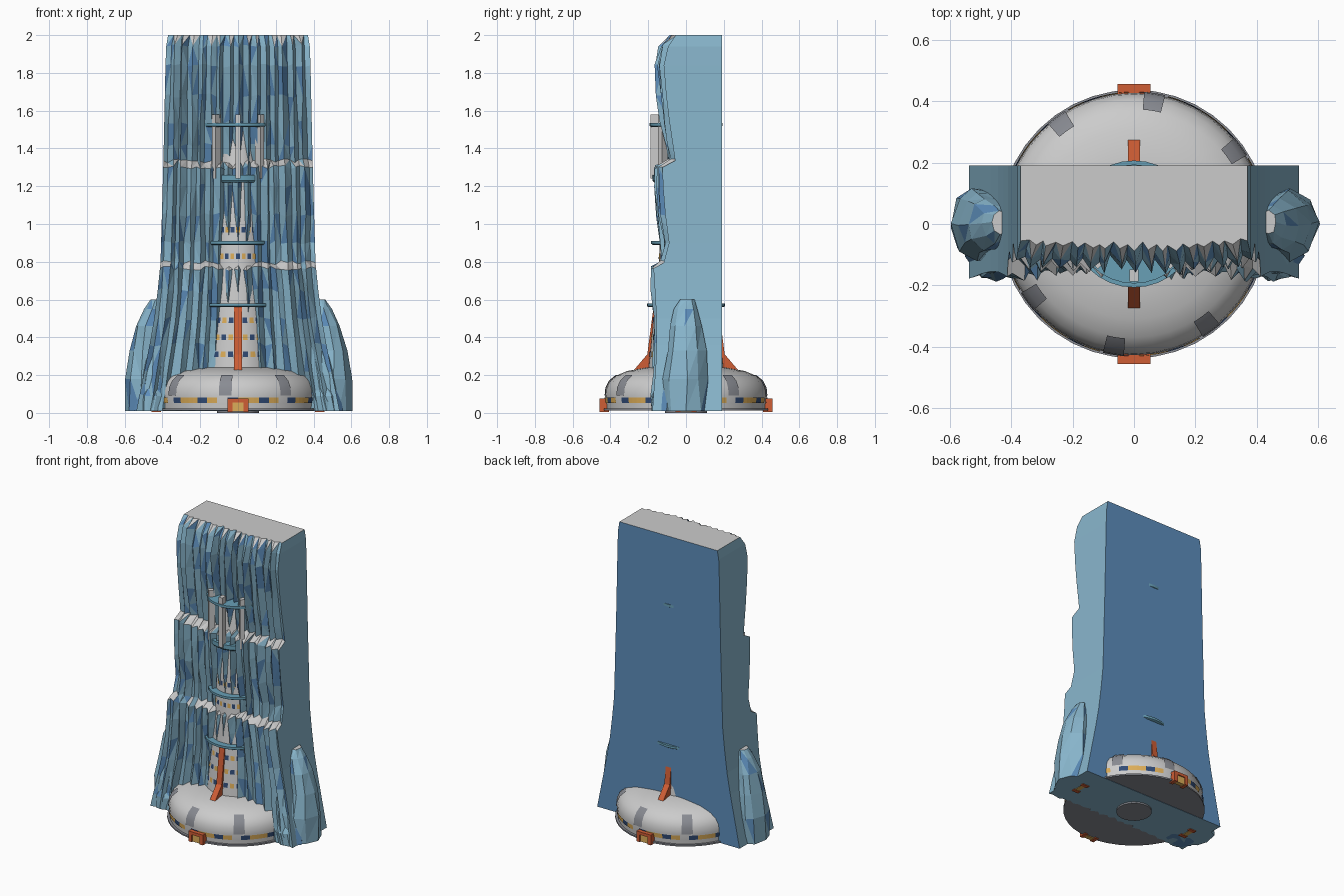
import bpy, bmesh, math, random
from mathutils import Vector, Matrix

if "Cube" in bpy.data.objects:
    bpy.data.objects.remove(bpy.data.objects["Cube"])

random.seed(7)


def mat(name, c):
    m = bpy.data.materials.new(name)
    m.diffuse_color = (*c, 1)
    m.use_nodes = True
    m.node_tree.nodes["Principled BSDF"].inputs["Base Color"].default_value = m.diffuse_color
    return m


ICE = mat("ice", (0.25, 0.47, 0.61))
DEEP = mat("deep_ice", (0.11, 0.27, 0.50))
SNOW = mat("snow", (0.75, 0.76, 0.78))
PANEL = mat("panel_grey", (0.25, 0.26, 0.29))
GOLD = mat("gold", (0.72, 0.42, 0.10))
NAVY = mat("navy", (0.03, 0.07, 0.18))
RED = mat("red", (0.62, 0.11, 0.035))
TEAL = mat("ring_blue", (0.14, 0.35, 0.47))


def finish(name, bm, mats=(), smooth=False, normals=True):
    if normals:
        bmesh.ops.recalc_face_normals(bm, faces=bm.faces)
    me = bpy.data.meshes.new(name)
    bm.to_mesh(me)
    bm.free()
    ob = bpy.data.objects.new(name, me)
    bpy.context.collection.objects.link(ob)
    for m in mats:
        me.materials.append(m)
    if smooth:
        bpy.context.view_layer.objects.active = ob
        ob.select_set(True)
        bpy.ops.object.shade_smooth_by_angle(angle=math.radians(35))
        ob.select_set(False)
    return ob


def interp(table, z):
    for (z0, v0), (z1, v1) in zip(table, table[1:]):
        if z0 <= z <= z1:
            return v0 + (v1 - v0) * (z - z0) / (z1 - z0)
    return table[-1][1]


def revolve(profile, a0, a1, steps, bm):
    """Sweep (r, z) points about z between two angles."""
    rows = []
    for i in range(steps + 1):
        a = a0 + (a1 - a0) * i / steps
        rows.append([bm.verts.new((r * math.cos(a), r * math.sin(a), z)) for r, z in profile])
    for p, q in zip(rows, rows[1:]):
        for k in range(len(profile) - 1):
            bm.faces.new((p[k], q[k], q[k + 1], p[k + 1]))


def lathe(name, profile, n, mats=()):
    bm = bmesh.new()
    revolve(profile, 0, 2 * math.pi, n, bm)
    bmesh.ops.remove_doubles(bm, verts=bm.verts, dist=1e-5)
    return finish(name, bm, mats, True)


def box(name, size, loc, m=None, rot=0):
    bm = bmesh.new()
    bmesh.ops.create_cube(bm, size=1)
    bmesh.ops.scale(bm, vec=size, verts=bm.verts)
    bmesh.ops.translate(bm, vec=loc, verts=bm.verts)
    bmesh.ops.rotate(bm, cent=(0, 0, 0), matrix=Matrix.Rotation(rot, 3, 'Z'), verts=bm.verts)
    return finish(name, bm, [m] if m else [])


# Fluted ice cliff: three overhanging tiers in front, flat sides and back
WIDTH = [(0, .54), (.15, .51), (.3, .48), (.45, .45), (.6, .43), (.8, .41), (1.33, .395), (1.93, .382), (2, .37)]
FRONT = [(.01, -.158), (.1, -.152), (.22, -.142), (.36, -.135), (.5, -.136), (.65, -.145), (.765, -.152),
         (.795, -.098), (.9, -.11), (1.05, -.13), (1.2, -.142), (1.3, -.145),
         (1.335, -.078), (1.42, -.09), (1.54, -.108), (1.68, -.125), (1.84, -.138), (1.94, -.115), (2, -.075)]
N = 32
flute = [(1 if c % 2 else -1) * random.uniform(.012, .034) for c in range(N + 1)]
shift = [random.uniform(-.35, .35) for c in range(N + 1)]
flute[0] = flute[N] = shift[0] = shift[N] = 0
bm = bmesh.new()
rows, backs = [], []
for i, (z, y) in enumerate(FRONT):
    hw = interp(WIDTH, z)
    if i % 3 == 0:
        shift = [0 if c in (0, N) else s * .5 + random.uniform(-.3, .3) for c, s in enumerate(shift)]
    end = i in (0, len(FRONT) - 1)
    row = []
    for c in range(N + 1):
        u = (c + shift[c]) / N * 2 - 1
        edge = c in (0, N)
        d = flute[c] * random.uniform(.55, 1.25) * (.45 if end else 1)
        jz = 0 if end or edge else random.uniform(-.012, .012)
        bow = .02 * u * u if z > .8 else -.02 * u * u
        row.append(bm.verts.new((u * hw, y + bow + d, z + jz)))
    rows.append(row)
    backs.append([bm.verts.new((s * hw, .19, z)) for s in (-1, 1)])
for i in range(len(rows) - 1):
    p, q, b, t = rows[i], rows[i + 1], backs[i], backs[i + 1]
    for c in range(N):
        quad = (p[c], p[c + 1], q[c + 1], q[c])
        k = (i + c) % 2
        for ids in ([(0, 1, 2), (0, 2, 3)] if k else [(0, 1, 3), (1, 2, 3)]):
            f = bm.faces.new([quad[j] for j in ids])
            f.normal_update()
            if f.normal.z > .55:
                f.material_index = 2
            elif random.random() < .2:
                f.material_index = 1
    bm.faces.new((b[0], p[0], q[0], t[0]))
    bm.faces.new((p[N], b[1], t[1], q[N]))
    bm.faces.new((b[1], b[0], t[0], t[1])).material_index = 1
bm.faces.new(rows[-1] + [backs[-1][1], backs[-1][0]]).material_index = 2
bm.faces.new((rows[0] + [backs[0][1], backs[0][0]])[::-1])
finish("ice_cliff", bm, (ICE, DEEP, SNOW), normals=False)


# Faceted side boulders, lofted from jittered rings
def boulder(name, side, rings, n=9):
    bm = bmesh.new()
    loops = []
    for z, cx, cy, rx, ry in rings:
        loop = []
        for k in range(n):
            a = 2 * math.pi * (k + random.uniform(-.2, .2)) / n
            j = random.uniform(.9, 1.03)
            loop.append(bm.verts.new((side * (cx + rx * j * math.cos(a)), cy + ry * j * math.sin(a), z)))
        loops.append(loop)
    for p, q in zip(loops, loops[1:]):
        for k in range(n):
            m = (k + 1) % n
            bm.faces.new((p[k], p[m], q[m]))
            bm.faces.new((p[k], q[m], q[k]))
    bm.faces.new(loops[0])
    bm.faces.new(loops[-1])
    bmesh.ops.recalc_face_normals(bm, faces=bm.faces)
    for f in bm.faces:
        f.material_index = 2 if f.normal.z > .7 else int(random.random() < .15)
    finish(name, bm, (ICE, DEEP, SNOW))


for s, tag in ((-1, "left"), (1, "right")):
    boulder("side_boulder_" + tag, s, [(.01, .505, 0, .103, .12), (.18, .5, 0, .103, .125), (.33, .485, .005, .093, .105),
                                       (.46, .47, 0, .07, .09), (.55, .45, 0, .047, .065), (.6, .435, .005, .03, .04)])
    boulder("foot_boulder_" + tag, s, [(.01, .46, -.135, .075, .05), (.09, .455, -.14, .065, .048),
                                       (.135, .445, -.135, .045, .03)], 7)
    boulder("slope_boulder_" + tag, s, [(.01, .46, -.1, .1, .075), (.2, .44, -.1, .08, .07),
                                        (.33, .42, -.1, .05, .05), (.42, .41, -.1, .02, .03)], 7)

# Domed base building with foot plate
DOME = [(.422, .015), (.424, .05), (.428, .09), (.424, .13), (.405, .168), (.37, .197), (.31, .222), (.21, .24)]
lathe("base_dome", [(0, .015)] + DOME + [(0, .24)], 40)
lathe("underside_disc", [(0, .012), (.438, .012), (.438, .022), (.42, .022)], 40, [PANEL])
lathe("foot_plate", [(0, 0), (.11, 0), (.11, .015), (0, .015)], 24, [PANEL])

# Curved panels on the dome shoulder
bm = bmesh.new()
strip = [(r + .004, z + .003) for r, z in DOME[2:6]]
for k in range(8):
    a = math.radians(36 + 45 * k)
    revolve(strip, a - .08, a + .08, 4, bm)
finish("dome_panels", bm, [PANEL], True)

# Window band round the dome
for m, tag, cells in ((GOLD, "gold", (0, 1, 3)), (NAVY, "navy", (2, 5))):
    bm = bmesh.new()
    for k in range(48):
        if k % 6 in cells:
            a = math.radians(7.5 * k)
            revolve([(.428, .052), (.431, .082)], a, a + math.radians(7.5), 2, bm)
    finish("dome_windows_" + tag, bm, [m])

# Doors and fins at the four quarters
for k in range(4):
    rot = k * math.pi / 2
    for s in (-1, 1):
        box("door_post", (.025, .05, .065), (s * .042, -.432, .0375), RED, rot)
    box("door_lintel", (.109, .05, .02), (0, -.432, .065), RED, rot)
    box("door", (.062, .03, .05), (0, -.435, .032), GOLD, rot)
    bm = bmesh.new()
    outline = [(-.29, .21), (-.205, .31), (-.172, .56), (-.14, .56), (-.14, .21)]
    f = bm.faces.new([bm.verts.new((-.02, y, z)) for y, z in outline])
    ext = bmesh.ops.extrude_face_region(bm, geom=[f])
    vs = [v for v in ext['geom'] if isinstance(v, bmesh.types.BMVert)]
    bmesh.ops.translate(bm, vec=(.04, 0, 0), verts=vs)
    bmesh.ops.rotate(bm, cent=(0, 0, 0), matrix=Matrix.Rotation(rot, 3, 'Z'), verts=bm.verts)
    finish("buttress_fin", bm, [RED])

# Tapered tower frozen inside the cliff, with window rows
TOWER = [(.23, .2), (.55, .168), (.8, .142), (1.05, .135), (1.25, .12), (1.6, .06)]
lathe("tower", [(r, z) for z, r in TOWER] + [(0, 1.6)], 32)
for m, tag, odd in ((GOLD, "gold", 0), (NAVY, "navy", 1)):
    bm = bmesh.new()
    for i, z in enumerate((.31, .4, .49, .83, .97)):
        for k in range(-4, 5):
            if (k + i) % 2 == odd:
                a = math.radians(-90 + 12 * k)
                r = [(interp(TOWER, h) + .003, h) for h in (z - .015, z + .015)]
                revolve(r, a - .07, a + .07, 2, bm)
    finish("tower_windows_" + tag, bm, [m])

# Balcony rings breaking through the ice
for z, r, h in ((.57, .207, .02), (.9, .184, .02), (1.24, .178, .038), (1.525, .194, .022)):
    lathe("balcony_ring", [(0, z - h / 2), (r - .008, z - h / 2), (r, z - h / 4), (r, z + h / 2), (0, z + h / 2)], 32, [TEAL])

# Upper spires
for a in (-43, 0, 43):
    box("spire", (.028, .04, .34), (0, -.168, 1.41), None, math.radians(a))
